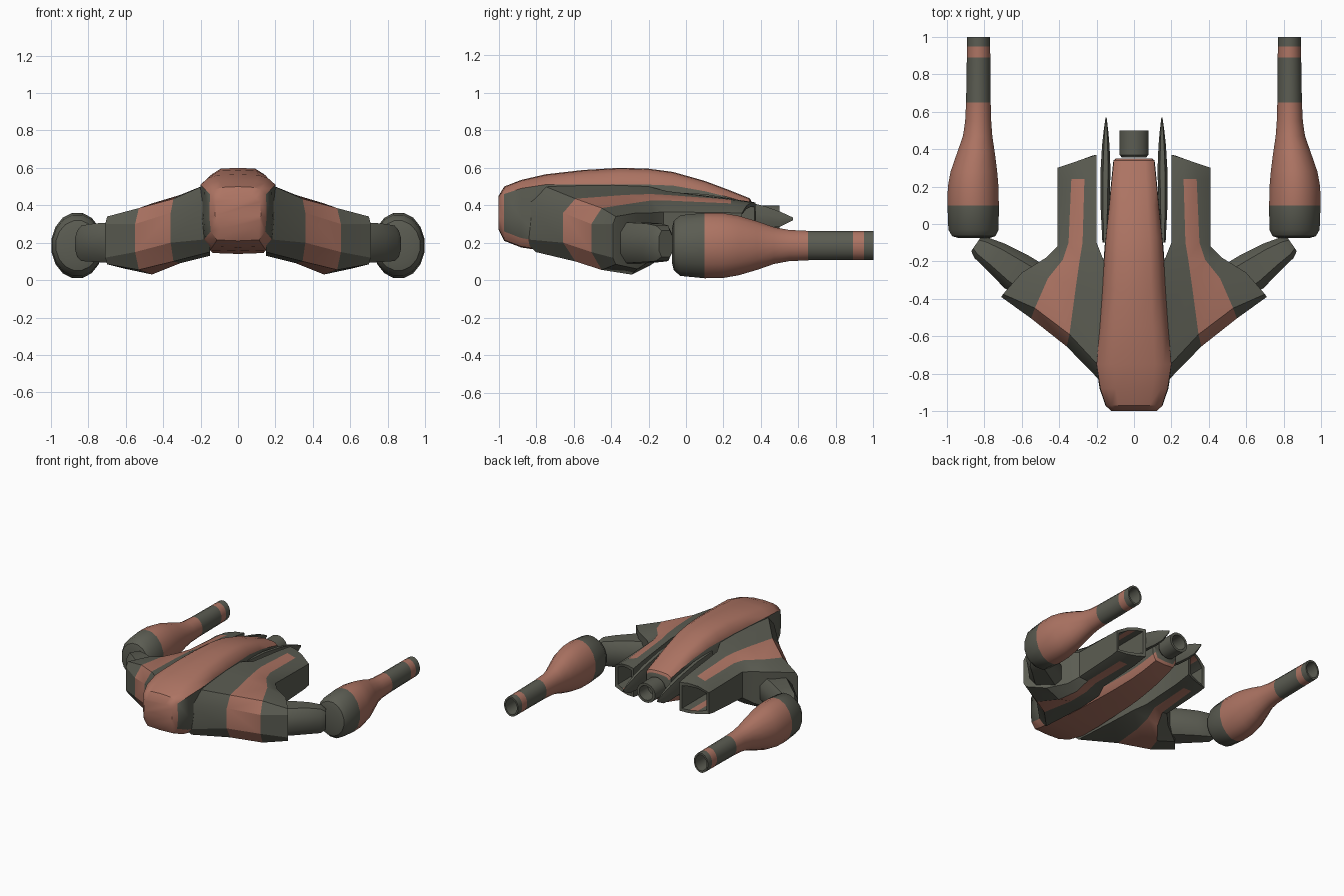
import bpy, bmesh, math


def material(name, color):
    m = bpy.data.materials.new(name)
    m.diffuse_color = (*color, 1)
    return m


DARK = material("dark_grey", (0.105, 0.108, 0.085))
PINK = material("clay_pink", (0.42, 0.175, 0.125))


def loft(name, rings, pink=lambda j, i: False, mirror=True, angle=35):
    """Skin a list of closed rings; pink(j, i) picks the colour of a face (j = -1: first cap)."""
    bm = bmesh.new()
    vs = [[bm.verts.new(p) for p in r] for r in rings]
    n = len(rings[0])

    def face(verts, j, i):
        bm.faces.new(verts).material_index = int(pink(j, i))

    for j in range(len(vs) - 1):
        for i in range(n):
            k = (i + 1) % n
            face((vs[j][i], vs[j][k], vs[j + 1][k], vs[j + 1][i]), j, i)
    for j, r in ((-1, vs[0]), (len(vs) - 1, vs[-1])):
        for i in range(n // 2 - 1):
            face((r[i], r[i + 1], r[n - 2 - i], r[n - 1 - i]), j, i)
    bmesh.ops.recalc_face_normals(bm, faces=bm.faces)
    me = bpy.data.meshes.new(name)
    bm.to_mesh(me)
    bm.free()
    me.materials.append(DARK)
    me.materials.append(PINK)
    ob = bpy.data.objects.new(name, me)
    bpy.context.collection.objects.link(ob)
    bpy.ops.object.select_all(action='DESELECT')
    ob.select_set(True)
    bpy.context.view_layer.objects.active = ob
    bpy.ops.object.shade_smooth_by_angle(angle=math.radians(angle))
    if mirror:
        ob.modifiers.new("Mirror", 'MIRROR').use_mirror_merge = False
    return ob


def oval(cx, y, cz, rx, rz, n=16):
    return [(cx + rx * math.cos(2 * math.pi * (i + .5) / n), y,
             cz + rz * math.sin(2 * math.pi * (i + .5) / n)) for i in range(n)]


# fuselage: y, top z, shoulder z, bottom z, half width
hull = [(-1.0, .45, .42, .27, .12), (-.97, .50, .46, .21, .15), (-.88, .535, .49, .175, .18),
        (-.75, .565, .51, .155, .2), (-.55, .588, .512, .14, .182), (-.35, .6, .512, .14, .168),
        (-.2, .595, .51, .14, .16), (-.07, .578, .505, .145, .15), (.1, .53, .475, .16, .132),
        (.22, .485, .445, .18, .12), (.34, .437, .41, .21, .108), (.35, .42, .395, .23, .095)]
rings = []
for y, zt, zs, zb, w in hull:
    half = [(0, zt), (.55 * w, zt - .004), (.8 * w, zt - .35 * (zt - zs)), (w, zs),
            (w * 1.02, (zs + zb) / 2), (w * .97, zb + .05), (.75 * w, zb + .005), (0, zb)]
    rings.append([(x, y, z) for x, z in half] + [(-x, y, z) for x, z in half[-2:0:-1]])
loft("fuselage", rings,
     lambda j, i: j <= 0 or (j < len(hull) - 1 and i not in (3, 4, 9, 10)), mirror=False)

# wing blending into rear engine box: columns run inner, stripe inner, stripe outer, outer
stations = [
    [(.15, -.87, .43, .22), (.36, -.655, .36, .2), (.55, -.505, .3, .15), (.71, -.39, .3, .12)],
    [(.15, -.80, .52, .15), (.345, -.59, .435, .1), (.53, -.45, .385, .055), (.7, -.375, .34, .085)],
    [(.15, -.42, .515, .13), (.31, -.33, .455, .09), (.46, -.29, .41, .03), (.6, -.26, .36, .06)],
    [(.16, -.2, .5, .13), (.29, -.19, .46, .11), (.38, -.19, .425, .08), (.47, -.18, .36, .11)],
    [(.2, -.1, .475, .15), (.275, -.1, .455, .15), (.35, -.1, .425, .14), (.41, -.12, .365, .16)],
    [(.2, .24, .435, .17), (.265, .24, .43, .16), (.335, .24, .41, .16), (.41, .24, .36, .18)],
    [(.2, .37, .415, .19), (.265, .35, .415, .18), (.335, .325, .4, .18), (.41, .3, .36, .19)]]
rings = [[(x, y, zt) for x, y, zt, _ in s] + [(x, y, zb) for x, y, _, zb in reversed(s)]
         for s in stations]
lip = [(.305 + (x - .305) * .8, y - .004, .295 + (z - .295) * .8) for x, y, z in rings[-1]]
rings += [lip, [(x, y - .3, z) for x, y, z in lip]]
loft("wing_and_engine", rings, lambda j, i: (j == -1 and i == 1) or (j < 5 and i in (1, 5)) or (j == 7 and i in (1, 5)), angle=30)

# arm reaching from wing tip towards the gun pod
path = [(.55, -.30, .195, .105, .11), (.63, -.255, .2, .108, .108), (.74, -.175, .2, .085, .103),
        (.815, -.128, .197, .066, .095), (.845, -.108, .195, .045, .07)]
dx, dy = .56, -.83
rings = []
for cx, cy, cz, w, h in path:
    rings.append([(cx + dx * w * a, cy + dy * w * a, cz + h * b) for a, b in
                  ((1, .5), (.6, 1), (-.6, 1), (-1, .5), (-1, -.5), (-.6, -1), (.6, -1), (1, -.5))])
loft("arm", rings, angle=40)

# gun pod with hollow barrel: y, centre x, radius x, radius z
pod = [(-.075, .855, .085, .095), (-.065, .857, .118, .135), (-.03, .858, .137, .165),
       (.1, .86, .14, .178), (.2, .86, .138, .176), (.28, .856, .127, .162), (.38, .845, .103, .132),
       (.47, .836, .08, .1), (.55, .833, .071, .085), (.65, .832, .067, .08), (.89, .831, .064, .078),
       (.95, .831, .063, .078), (1.0, .831, .062, .078), (1.0, .831, .05, .063), (.85, .831, .05, .063)]
loft("gun_pod", [oval(cx, y, .185, rx, rz) for y, cx, rx, rz in pod],
     lambda j, i: 3 <= j <= 8 or j == 10)

# slim tail fins beside the fuselage
fin = [(-.1, .014, .47, .38), (.1, .025, .46, .34), (.3, .026, .425, .29), (.42, .02, .395, .28),
       (.5, .012, .367, .285), (.57, .003, .335, .32)]
loft("tail_fin", [[(.155 + a * w - .01 * max(y, 0), y, zb + (zt - zb) * b) for a, b in
                   ((.5, 1), (1, .6), (1, .3), (.5, 0), (-.5, 0), (-1, .3), (-1, .6), (-.5, 1))]
                  for y, w, zt, zb in fin])

# central exhaust nozzle
nozzle = [(.355, .065), (.37, .08), (.5, .08), (.5, .06), (.4, .055)]
loft("exhaust_nozzle", [oval(0, y, .325, r, r * .95) for y, r in nozzle], mirror=False)
